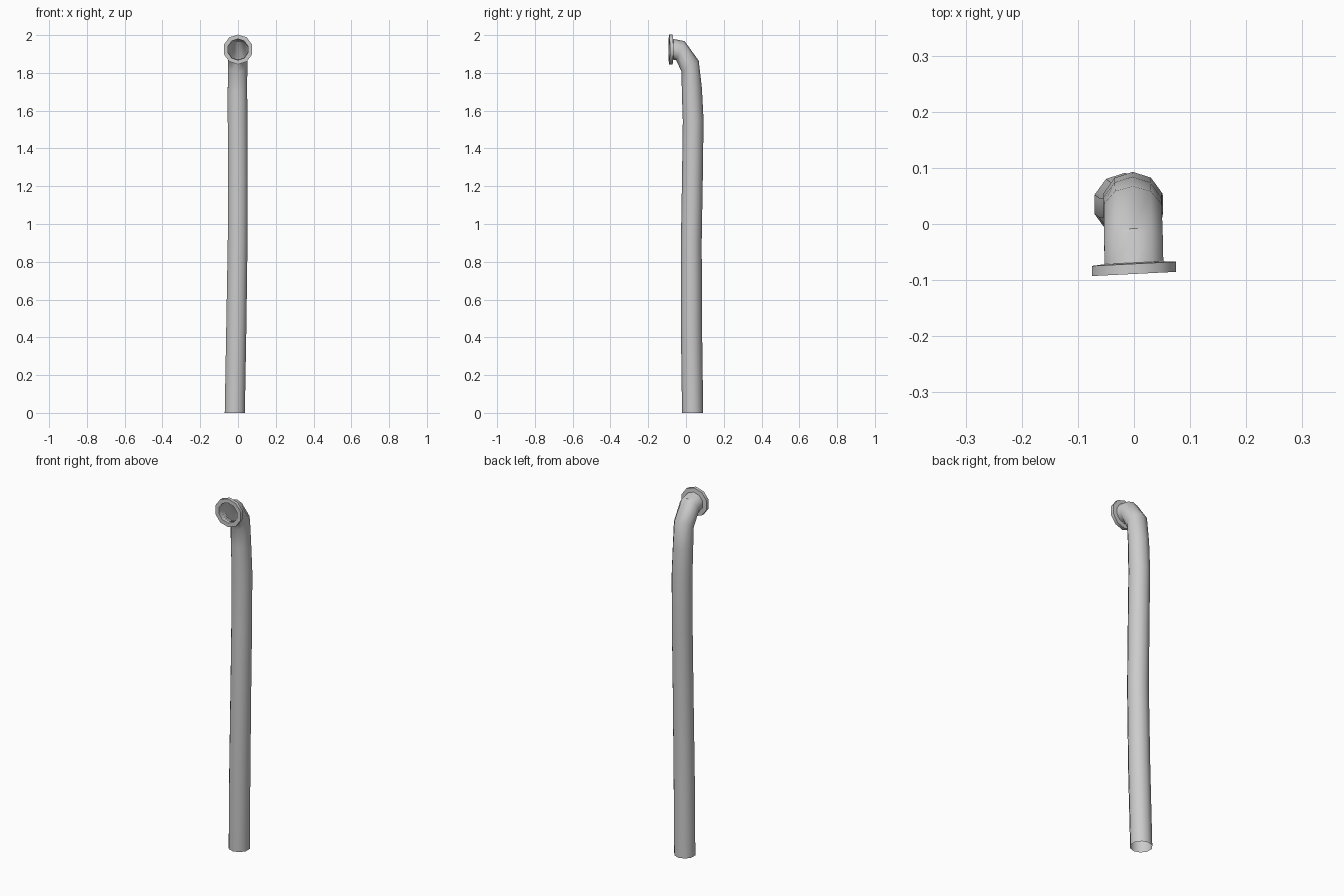
import bpy, bmesh
from math import sin, cos, pi, radians

if "Cube" in bpy.data.objects:
    bpy.data.objects.remove(bpy.data.objects["Cube"])

SIDES = 10
YAW = 0.05  # the outlet is turned slightly sideways


def sweep(name, rings, closed=False):
    """Skin rings of (x, y, z, tilt towards -y in degrees, radius, yaw)."""
    bm = bmesh.new()
    loops = []
    for x, y, z, tilt, r, yaw in rings:
        a = radians(tilt)
        loop = []
        for i in range(SIDES):
            t = 2 * pi * (i + 0.5) / SIDES
            u, v = r * cos(t), r * sin(t)
            loop.append(bm.verts.new((x + u, y + v * cos(a) + yaw * u, z + v * sin(a))))
        loops.append(loop)
    pairs = list(zip(loops, loops[1:]))
    if closed:
        pairs.append((loops[-1], loops[0]))
    for lo, hi in pairs:
        for i in range(SIDES):
            j = (i + 1) % SIDES
            bm.faces.new((lo[i], lo[j], hi[j], hi[i]))
    bmesh.ops.recalc_face_normals(bm, faces=bm.faces)
    me = bpy.data.meshes.new(name)
    bm.to_mesh(me)
    bm.free()
    ob = bpy.data.objects.new(name, me)
    bpy.context.collection.objects.link(ob)
    bpy.context.view_layer.objects.active = ob
    ob.select_set(True)
    bpy.ops.object.shade_smooth_by_angle(angle=radians(40))
    ob.select_set(False)
    return ob


# gently bowed open pipe, bending forward at the top
sweep("bent_pipe", [
    (-0.017, 0.035, 0.0, 0, 0.056, 0),
    (-0.009, 0.029, 0.45, 0, 0.056, 0),
    (-0.002, 0.028, 0.9, 0, 0.055, 0),
    (-0.001, 0.034, 1.25, 0, 0.055, 0),
    (-0.002, 0.038, 1.55, 3, 0.055, 0),
    (-0.003, 0.031, 1.71, 10, 0.054, 0),
    (-0.002, 0.022, 1.835, 33, 0.054, 0),
    (-0.001, -0.030, 1.918, 66, 0.055, 0.02),
    (0.0, -0.070, 1.925, 90, 0.055, YAW),
])

# flange collar around the outlet
sweep("outlet_flange", [
    (0, -0.069, 1.924, 90, 0.056, YAW),
    (0, -0.071, 1.924, 90, 0.079, YAW),
    (0, -0.089, 1.924, 90, 0.079, YAW),
    (0, -0.089, 1.924, 90, 0.056, YAW),
], closed=True)
